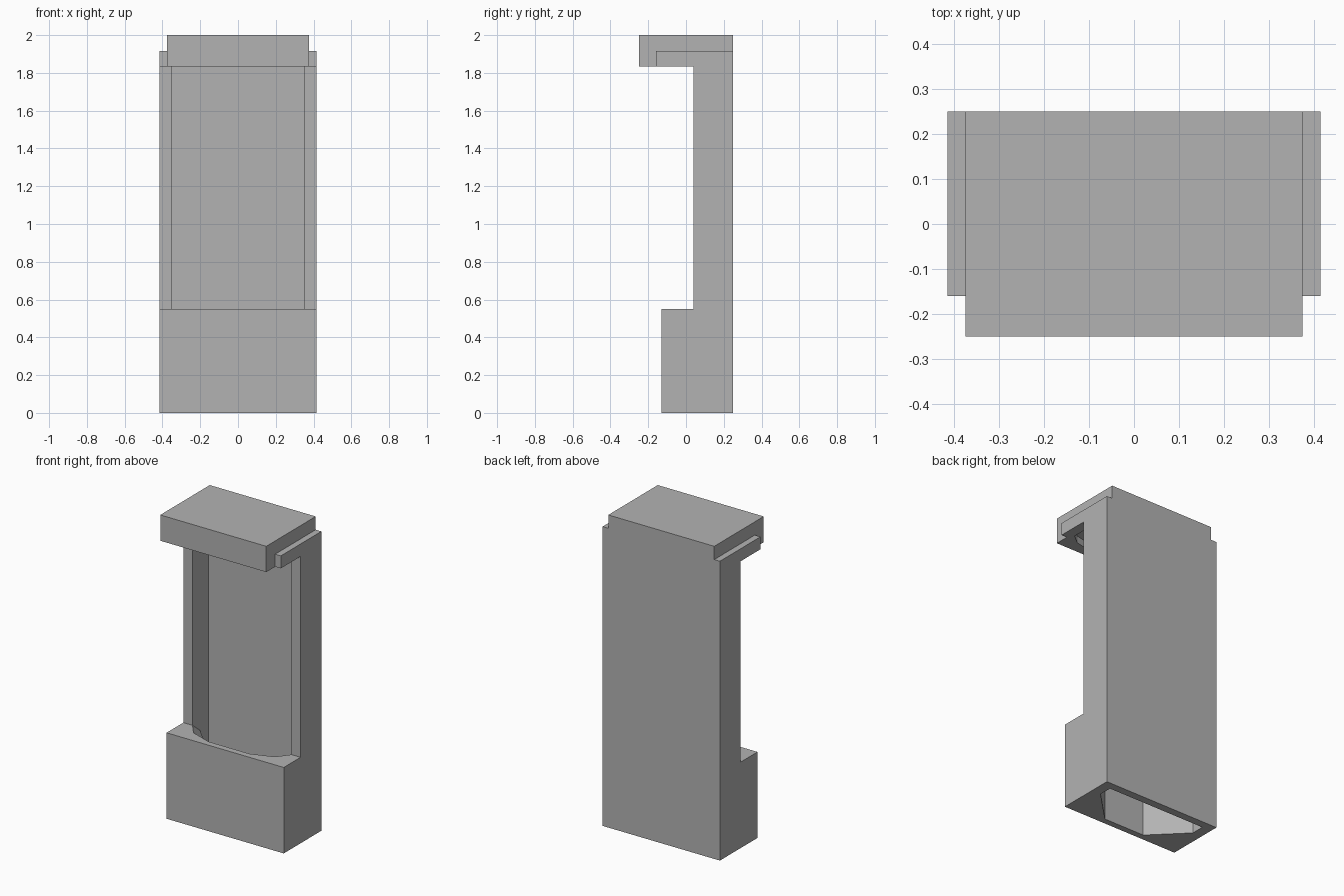
import bpy
import bmesh

cube = bpy.data.objects.get("Cube")
if cube:
    bpy.data.objects.remove(cube, do_unlink=True)

grey = bpy.data.materials.new("plain_grey")
grey.use_nodes = True
grey.diffuse_color = (0.45, 0.45, 0.45, 1)
grey.node_tree.nodes["Principled BSDF"].inputs["Base Color"].default_value = grey.diffuse_color


def loft(name, rings):
    """Closed solid through a list of rings with equal point counts."""
    bm = bmesh.new()
    loops = [[bm.verts.new(p) for p in ring] for ring in rings]
    n = len(loops[0])
    for a, b in zip(loops, loops[1:]):
        for i in range(n):
            j = (i + 1) % n
            bm.faces.new((a[i], a[j], b[j], b[i]))
    bm.faces.new(loops[0])
    bm.faces.new(loops[-1])
    bmesh.ops.recalc_face_normals(bm, faces=bm.faces)
    mesh = bpy.data.meshes.new(name)
    bm.to_mesh(mesh)
    bm.free()
    mesh.materials.append(grey)
    obj = bpy.data.objects.new(name, mesh)
    bpy.context.collection.objects.link(obj)
    return obj


def profile_x(name, points, half_width):
    """Extrude a (y, z) side profile symmetrically along x."""
    return loft(name, [[(x, y, z) for y, z in points] for x in (-half_width, half_width)])


def mirrored_ring(half, z):
    """Mirror half of a plan outline across x and place it at height z."""
    return [(x, y, z) for x, y in half] + [(-x, y, z) for x, y in reversed(half)]


def boolean(target, tool, operation):
    mod = target.modifiers.new(tool.name, 'BOOLEAN')
    mod.operation = operation
    mod.solver = 'EXACT'
    mod.object = tool
    tool.hide_render = True
    tool.hide_set(True)


# Housing: base block, rear column and side rails under the cap
BACK = 0.25
housing = profile_x("housing", [
    (BACK, 0), (BACK, 1.915), (-0.16, 1.915), (-0.16, 1.835),
    (0.04, 1.835), (0.04, 0.55), (-0.13, 0.55), (-0.13, 0)], 0.415)

# Overhanging cap, narrower than the rails
cap = profile_x("cap", [(BACK, 1.835), (BACK, 2), (-0.25, 2), (-0.25, 1.835)], 0.375)

# Cavity: faceted shaft, flared mouth, open window, shallow cap recess
shaft = [(0.35, 0.2), (0.35, 0.115), (0.25, 0.015), (0.145, -0.09)]
mouth = [(0.35, 0.2), (0.35, 0.04), (0.287, -0.04), (0.145, -0.09)]
recess = [(0.35, 0.2), (0.35, -0.12), (0.287, -0.17), (0.145, -0.2)]
cavity = loft("cavity_cutter", [
    mirrored_ring(shaft, -0.1), mirrored_ring(shaft, 0.49),
    mirrored_ring(mouth, 0.55), mirrored_ring(recess, 1.8),
    mirrored_ring(recess, 1.88)])

boolean(housing, cap, 'UNION')
boolean(housing, cavity, 'DIFFERENCE')

# Bake the result and drop the helper solids
bpy.context.view_layer.update()
evaluated = housing.evaluated_get(bpy.context.evaluated_depsgraph_get())
result = bpy.data.meshes.new_from_object(evaluated)
housing.modifiers.clear()
housing.data = result
for helper in (cap, cavity):
    bpy.data.objects.remove(helper, do_unlink=True)
